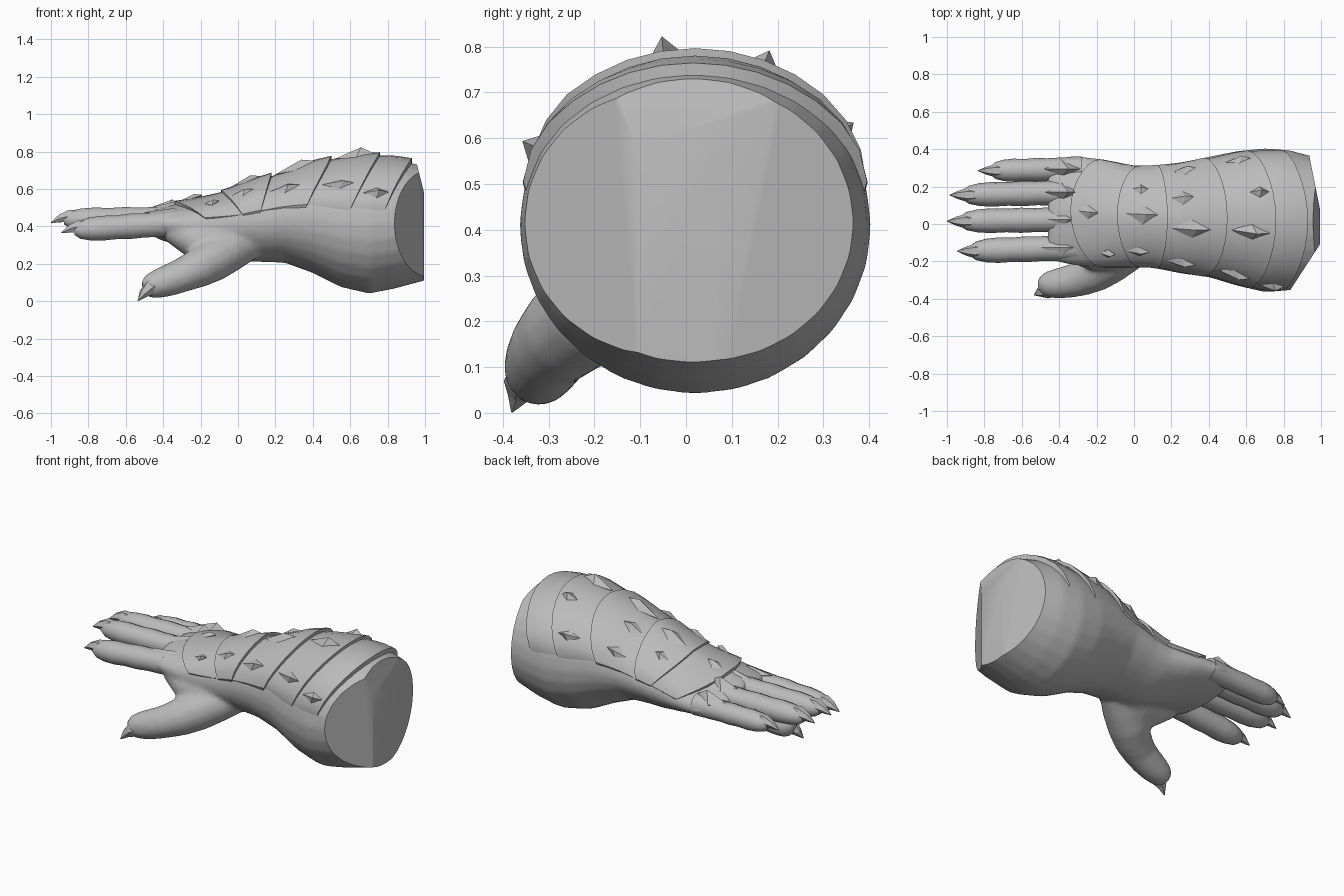
import bpy, bmesh
from math import sin, cos, pi, radians
from mathutils import Vector

cube = bpy.data.objects.get("Cube")
if cube:
    bpy.data.objects.remove(cube)

GREY = bpy.data.materials.new("plain grey")
GREY.use_nodes = True
GREY.diffuse_color = (0.5, 0.5, 0.5, 1)
GREY.node_tree.nodes["Principled BSDF"].inputs["Base Color"].default_value = (0.5, 0.5, 0.5, 1)

# Arm sections: x, front y, back y, bottom z, top z
ARM = [(-.46, -.18, .33, .35, .485), (-.41, -.205, .36, .325, .505),
       (-.3, -.225, .365, .295, .525), (-.15, -.235, .345, .255, .56),
       (0, -.235, .315, .215, .605), (.1, -.235, .315, .21, .64),
       (.25, -.265, .33, .205, .685), (.4, -.285, .36, .15, .735),
       (.55, -.33, .39, .075, .76), (.7, -.365, .405, .04, .775),
       (.83, -.355, .395, .065, .765), (.98, -.325, .355, .105, .725),
       (1.06, -.3, .33, .13, .70)]


def section(x):
    for a, b in zip(ARM, ARM[1:]):
        if x <= b[0]:
            t = (x - a[0]) / (b[0] - a[0])
            return [p + (q - p) * t for p, q in zip(a, b)]


def on_arm(x, angle, lift=0.0):
    """Point on the arm; angle runs from the back (0) over the top (90 degrees)."""
    _, y0, y1, z0, z1 = section(x)
    # Hand and wrist get thinner towards the little finger
    thin = .24 * min(1, max(0, (.45 - x) / .3)) * max(0, cos(angle))
    return Vector((x, (y0 + y1) / 2 + ((y1 - y0) / 2 + lift) * cos(angle),
                   (z0 + z1) / 2 - .06 * thin + ((z1 - z0) / 2 + lift) * (1 - thin) * sin(angle)))


def finish(name, bm, smooth=35):
    mesh = bpy.data.meshes.new(name)
    bm.to_mesh(mesh)
    bm.free()
    mesh.materials.append(GREY)
    obj = bpy.data.objects.new(name, mesh)
    bpy.context.collection.objects.link(obj)
    if smooth:
        bpy.ops.object.select_all(action='DESELECT')
        obj.select_set(True)
        bpy.context.view_layer.objects.active = obj
        bpy.ops.object.shade_smooth_by_angle(angle=radians(smooth))
    return obj


def skin(bm, rows, closed=True):
    """Bridge rows of points with quads, and cap the ends of closed skins."""
    grid = [[bm.verts.new(p) for p in row] for row in rows]
    n = len(grid[0])
    for a, b in zip(grid, grid[1:]):
        for i in range(n if closed else n - 1):
            j = (i + 1) % n
            bm.faces.new((a[i], a[j], b[j], b[i]))
    if closed:
        bm.faces.new(grid[0])
        bm.faces.new(grid[-1])
    bmesh.ops.recalc_face_normals(bm, faces=bm.faces)


def tube(bm, path, sides=14):
    """Tapered limb through (x, y, z, radius) points."""
    pts = [Vector(p[:3]) for p in path]
    rows = []
    for i, p in enumerate(pts):
        d = (pts[min(i + 1, len(pts) - 1)] - pts[max(i - 1, 0)]).normalized()
        side = d.cross(Vector((0, 0, 1))).normalized()
        up = side.cross(d)
        r = path[i][3]
        rows.append([p + side * r * cos(2 * pi * k / sides) + up * r * sin(2 * pi * k / sides)
                     for k in range(sides)])
    skin(bm, rows)


def limb(name, path, sides=14, smooth=40):
    bm = bmesh.new()
    tube(bm, path, sides)
    finish(name, bm, smooth)


# Forearm, palm, thumb mound and thumb, fused into one skin
bm = bmesh.new()
SIDES = 28
skin(bm, [[on_arm(s[0], 2 * pi * k / SIDES) for k in range(SIDES)] for s in ARM])
tube(bm, [(.1, -.08, .33, .09), (0, -.11, .315, .115), (-.12, -.135, .31, .12),
          (-.24, -.14, .335, .105), (-.36, -.125, .385, .07)])
tube(bm, [(.06, -.09, .31, .09), (-.04, -.15, .27, .112), (-.13, -.205, .222, .117),
          (-.21, -.26, .178, .106), (-.29, -.295, .142, .093), (-.36, -.31, .115, .087),
          (-.42, -.32, .095, .08), (-.47, -.325, .078, .068), (-.505, -.33, .065, .04)])
source = finish("skin_source", bm, 0)
remesh = source.modifiers.new("fuse", 'REMESH')
remesh.mode = 'VOXEL'
remesh.voxel_size = .015
soften = source.modifiers.new("soften", 'SMOOTH')
soften.factor = .5
soften.iterations = 6
bm = bmesh.new()
bm.from_object(source, bpy.context.evaluated_depsgraph_get())
bpy.data.objects.remove(source)
# Slanted cuts close the arm end
for point, normal in (((1, -.1, 0), (1, -.65, 0)), ((1, .05, 0), (1, .2, 0)), ((.995, 0, 0), (1, 0, 0)),
                      ((.99, 0, .6), (1, 0, .25))):
    bmesh.ops.bisect_plane(bm, geom=bm.verts[:] + bm.edges[:] + bm.faces[:],
                           plane_co=point, plane_no=normal, clear_outer=True)
    bmesh.ops.holes_fill(bm, edges=[e for e in bm.edges if e.is_boundary], sides=0)
bmesh.ops.recalc_face_normals(bm, faces=bm.faces)
finish("forearm_palm_and_thumb", bm, 40)


# Overlapping armour plates: start x (top, side), end x (top, side), start lift, end lift
def plate(name, start, end, lift0, lift1, steps=16, across=4):
    rows = []
    for u in range(-1, across + 2):
        t = min(max(u / across, 0), 1)
        row = []
        for k in range(steps + 1):
            a = radians(4 + 172 * k / steps)
            s = sin(a) ** 1.2
            x0 = start[1] + (start[0] - start[1]) * s
            x1 = end[1] + (end[0] - end[1]) * s
            # Plates sink into the skin at both sides
            lift = (lift0 + (lift1 - lift0) * t) * min(1, 2 * sin(a)) - .006
            if u < 0 or u > across or k in (0, steps):
                lift = -.025
            row.append(on_arm(x0 + (x1 - x0) * t, a, lift))
        rows.append(row)
    bm = bmesh.new()
    skin(bm, rows, closed=False)
    finish(name, bm, 35)


plate("hand_plate", (-.34, -.14), (-.03, .05), .024, .008)
plate("wrist_plate", (-.09, .05), (.18, .11), .022, .03)
plate("lower_arm_plate", (.12, .06), (.5, .34), .006, .032)
plate("middle_arm_plate", (.44, .3), (.76, .57), .008, .032)
plate("upper_arm_plate", (.7, .53), (.93, .76), .008, .032)


def spike(name, ring, top, base):
    bm = bmesh.new()
    corners = [bm.verts.new(p) for p in ring]
    for end in (bm.verts.new(top), bm.verts.new(base)):
        for i in range(4):
            bm.faces.new((corners[i], corners[(i + 1) % 4], end))
    bmesh.ops.recalc_face_normals(bm, faces=bm.faces)
    finish(name, bm, 0)


# Diamond studs: x, angle, half length, half width, height
def stud(name, x, degrees, length, width, height):
    a = radians(degrees)
    turn = width / max(.2, (section(x)[4] - section(x)[3]) / 2)
    ring = [on_arm(x - length, a, .012), on_arm(x, a - turn, .012),
            on_arm(x + length, a, .018), on_arm(x, a + turn, .012)]
    spike(name, ring, on_arm(x + length * .25, a, .018 + height), on_arm(x, a, -.03))


STUDS = [(-.25, 90, .06, .025, .015), (.04, 88, .1, .05, .03), (.03, 60, .05, .03, .02),
         (.02, 130, .07, .03, .02), (.26, 70, .06, .03, .02), (.31, 101, .11, .04, .03),
         (.25, 141, .08, .03, .02), (.27, 36, .06, .03, .02), (.67, 68, .06, .035, .03),
         (.63, 100, .11, .04, .04), (.54, 144, .09, .03, .025), (.56, 34, .07, .03, .025),
         (.74, 153, .07, .03, .025), (-.14, 135, .04, .02, .015)]
for n, s in enumerate(STUDS):
    stud(f"diamond_stud_{n + 1}", *s)

# Fingers with knuckle swell, short claw and knuckle spike
SWELL = [(0, 1.1), (.2, 1.05), (.38, 1), (.5, 1.05), (.62, .98), (.75, 1.03), (.86, .95), (.95, .75), (1, .4)]


def finger(name, y0, y1, tip, z0, z1, r, knuckle):
    base, end = -.28, tip + .07
    limb(name, [(base + (end - base) * t, y0 + (y1 - y0) * t, z0 + (z1 - z0) * t, r * k) for t, k in SWELL])
    limb(name + "_claw", [(end + .08, y1, z1 + .025, r * .5), (end + .03, y1, z1 + .02, r * .6),
                          (end - .02, y1, z1 + .008, r * .38), (tip, y1, z1 - .015, .002)], 6, 0)
    z = z0 + r
    spike(name + "_knuckle", [(-.5, y0, z - .01), (-.39, y0 - .05, z - .02), (-.28, y0, z), (-.39, y0 + .05, z - .02)],
          (-.35, y0, z + knuckle), (-.4, y0, z - .07))


finger("index_finger", -.125, -.145, -.945, .42, .38, .066, .01)
finger("middle_finger", .025, .015, -1.0, .44, .435, .064, .025)
finger("ring_finger", .17, .155, -.985, .435, .435, .064, .045)
finger("little_finger", .295, .285, -.835, .405, .4, .06, .045)

# Thumb claw
limb("thumb_claw", [(-.42, -.345, .09, .04), (-.47, -.355, .07, .044),
                    (-.505, -.365, .04, .026), (-.535, -.38, .002, .002)], 6, 0)
